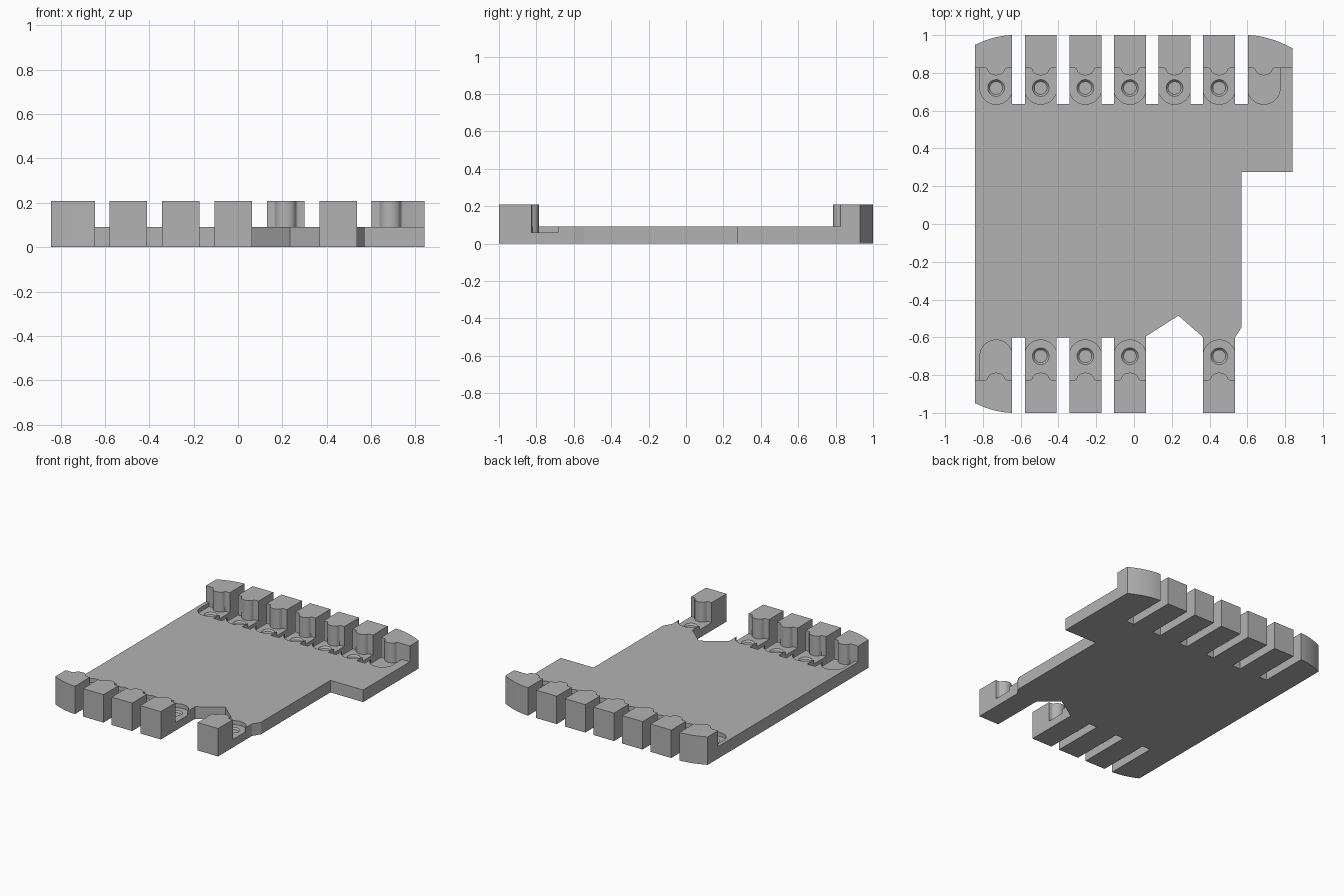
import bpy
import bmesh
from math import cos, sin, pi, radians

cube = bpy.data.objects.get("Cube")
if cube:
    bpy.data.objects.remove(cube, do_unlink=True)

grey = bpy.data.materials.new("mid_grey")
grey.use_nodes = True
COLOUR = (0.45, 0.45, 0.45, 1)
grey.diffuse_color = COLOUR
grey.node_tree.nodes["Principled BSDF"].inputs["Base Color"].default_value = COLOUR

PLATE, FLOOR, TOP = 0.09, 0.06, 0.208
LEFT, RIGHT, STEP = -0.843, 0.84, 0.57
PAD_R, POST_Y = 0.086, 0.825
PITCH, FIRST, HALF = 0.2362, -0.73, 0.0845
centres = [FIRST + i * PITCH for i in range(7)]


def add_prism(bm, points, z0, z1):
    face = bm.faces.new([bm.verts.new((x, y, z0)) for x, y in points])
    ext = bmesh.ops.extrude_face_region(bm, geom=[face])
    verts = [v for v in ext["geom"] if isinstance(v, bmesh.types.BMVert)]
    bmesh.ops.translate(bm, verts=verts, vec=(0, 0, z1 - z0))


def finish(bm, name):
    bmesh.ops.recalc_face_normals(bm, faces=bm.faces)
    mesh = bpy.data.meshes.new(name)
    bm.to_mesh(mesh)
    bm.free()
    obj = bpy.data.objects.new(name, mesh)
    obj.data.materials.append(grey)
    bpy.context.collection.objects.link(obj)
    return obj


def activate(obj):
    bpy.ops.object.select_all(action="DESELECT")
    obj.select_set(True)
    bpy.context.view_layer.objects.active = obj


def cut(target, cutter):
    cutter.hide_render = True
    mod = target.modifiers.new("cut", "BOOLEAN")
    mod.operation, mod.solver, mod.object = "DIFFERENCE", "EXACT", cutter
    activate(target)
    bpy.ops.object.modifier_apply(modifier=mod.name)
    bpy.data.objects.remove(cutter, do_unlink=True)


def outer_edge(i, side):
    """Outer end of a tab from low x to high x; end tabs are rounded off."""
    c = centres[i]
    lo, hi = c - HALF, c + HALF
    steps = [k / 8 for k in range(9)]
    if i == 0:
        pts = [(hi + (LEFT - hi) * t, 1 - 0.052 * t ** 1.8) for t in reversed(steps)]
    elif i == 6:
        pts = [(lo + (RIGHT - lo) * t, 1 - 0.07 * t ** 1.8) for t in steps]
    else:
        pts = [(lo, 1), (hi, 1)]
    return [(x, side * y) for x, y in pts]


def rib(c, side):
    """Rounded rib on the inner face of a post, with a small fillet each side."""
    half = [(0.055, 0), (0.049, 0.003), (0.045, 0.010), (0.042, 0.018),
            (0.034, 0.027), (0.024, 0.033), (0.012, 0.037)]
    pts = [(-x, y) for x, y in half] + [(0, 0.038)] + half[::-1]
    return [(c + x, side * (POST_Y - y)) for x, y in pts]


# Plate outline: front tabs, side step, then back tabs
front, back = [0, 1, 2, 3, 5], range(7)
outline = []
for i in front:
    edge = outer_edge(i, -1)
    if i:
        outline.append((edge[0][0], -0.6))
    outline += edge
    if i == 3:
        outline += [(edge[-1][0], -0.595), (0.235, -0.485)]
    else:
        outline.append((edge[-1][0], -0.6))
outline += [(STEP, -0.545), (STEP, 0.275), (RIGHT, 0.275)]
for i in reversed(back):
    edge = outer_edge(i, 1)[::-1]
    if i < 6:
        outline.append((edge[0][0], 0.635))
    outline += edge
    if i:
        outline.append((edge[-1][0], 0.635))
bm = bmesh.new()
add_prism(bm, outline, 0, PLATE)
plate = finish(bm, "base_plate")

# Sunken pads and dimples, cut into each tab
pads, dimples = bmesh.new(), bmesh.new()
for side, tabs, y in ((-1, front, 0.70), (1, back, 0.72)):
    for i in tabs:
        c = centres[i]
        arc = [(c + PAD_R * cos(a * pi / 24), side * (y - PAD_R * sin(a * pi / 24)))
               for a in range(25)]
        wall = [(c - PAD_R, side * POST_Y)] + rib(c, side) + [(c + PAD_R, side * POST_Y)]
        add_prism(pads, arc + wall, FLOOR, PLATE + 0.05)
        if (side, i) not in ((-1, 0), (1, 6)):
            made = bmesh.ops.create_cone(dimples, cap_ends=True, segments=32,
                                         radius1=0.034, radius2=0.046, depth=0.014)
            bmesh.ops.translate(dimples, verts=made["verts"],
                                vec=(c, side * y, FLOOR - 0.005))
cut(plate, finish(pads, "pad_cutter"))
cut(plate, finish(dimples, "dimple_cutter"))
activate(plate)
bpy.ops.object.shade_smooth_by_angle(angle=radians(25))

# Upright posts at the end of each tab
for side, tabs, label in ((-1, front, "front"), (1, back, "back")):
    for i in tabs:
        edge = outer_edge(i, side)
        inner = [(edge[0][0], side * POST_Y)] + rib(centres[i], side)
        inner.append((edge[-1][0], side * POST_Y))
        bm = bmesh.new()
        add_prism(bm, edge + inner[::-1], PLATE, TOP)
        # Rib foot reaching down to the pad is left standing in the plate
        post = finish(bm, f"{label}_post_{i + 1}")
        activate(post)
        bpy.ops.object.shade_smooth_by_angle(angle=radians(35))
